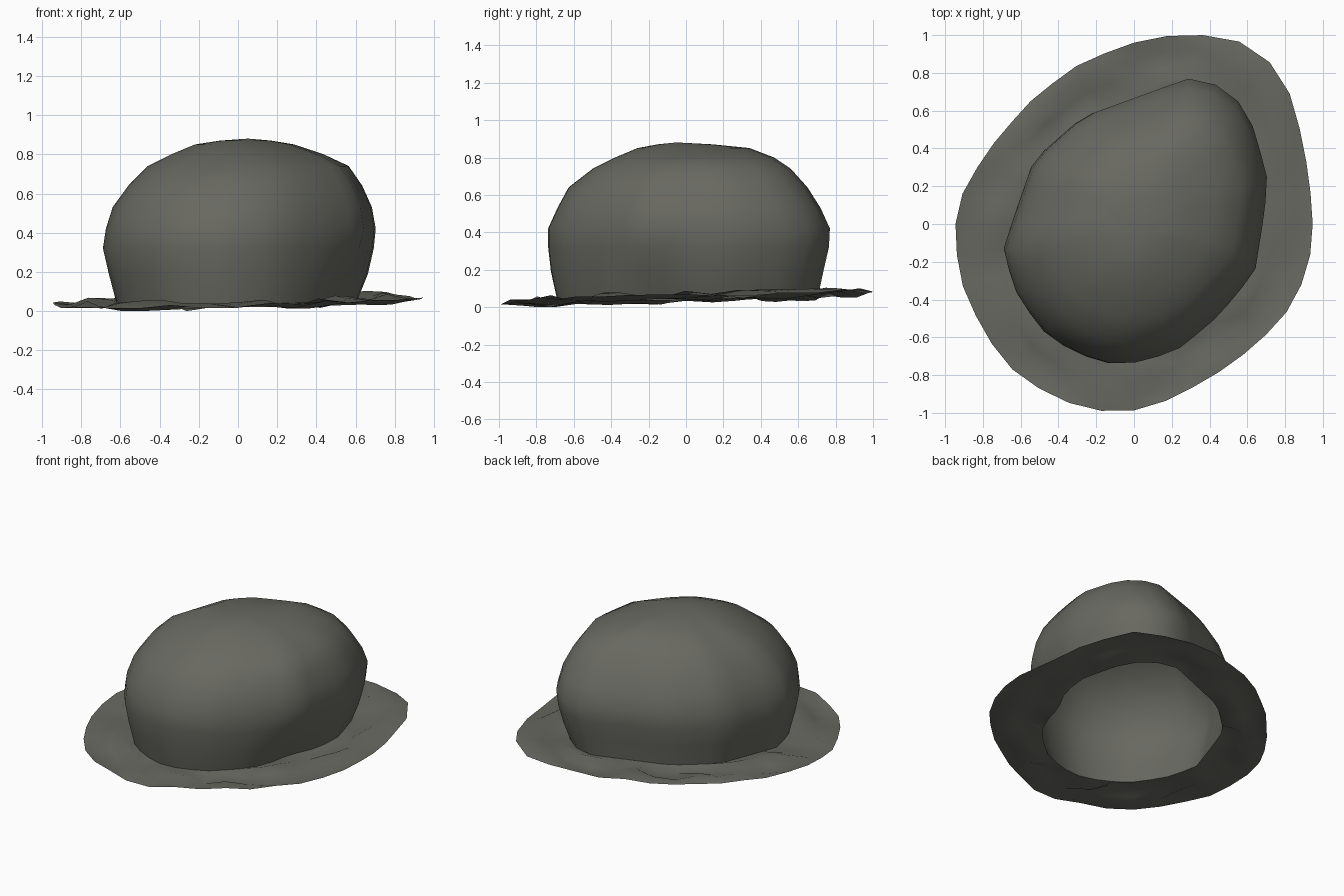
import bpy, bmesh, math, random
from mathutils import Vector

if "Cube" in bpy.data.objects:
    bpy.data.objects.remove(bpy.data.objects["Cube"])

random.seed(4)
N = 36  # spokes around the hat

CROWN = [(-.69, -.12), (-.64, -.33), (-.5, -.55), (-.32, -.68), (-.12, -.74), (.05, -.73),
         (.25, -.65), (.45, -.48), (.64, -.25), (.68, 0), (.71, .23), (.64, .5),
         (.58, .63), (.46, .74), (.28, .78), (-.27, .58), (-.53, .35), (-.61, .12)]
BRIM = [(-.95, -.1), (-.94, .1), (-.85, .27), (-.72, .46), (-.52, .68), (-.3, .84),
        (-.05, .95), (.2, 1), (.42, 1), (.58, .96), (.74, .84), (.83, .68), (.9, .42),
        (.95, .05), (.93, -.2), (.85, -.42), (.65, -.64), (.4, -.82), (.1, -.97),
        (-.08, -1), (-.25, -.98), (-.42, -.92), (-.62, -.8), (-.78, -.6), (-.9, -.36)]


def spoke(outline, k):
    """Point where spoke k crosses an outline."""
    a = 2 * math.pi * k / N
    d = Vector((math.cos(a), math.sin(a)))
    for i, p in enumerate(outline):
        p, q = Vector(p), Vector(outline[(i + 1) % len(outline)])
        e = q - p
        det = d.x * e.y - d.y * e.x
        if abs(det) < 1e-9:
            continue
        r = (p.x * e.y - p.y * e.x) / det
        s = (p.x * d.y - p.y * d.x) / det
        if r > 0 and -1e-6 <= s <= 1 + 1e-6:
            return d * r
    return d


def fit(p, x0, x1, y0, y1):
    """Fit a crown outline point into the given x and y ranges."""
    return Vector((x0 + (p.x + .69) / 1.40 * (x1 - x0), y0 + (p.y + .74) / 1.52 * (y1 - y0)))


def base_z(p):
    return .06 + .024 * p.y + .016 * p.x


def make(name, rings, mat, top=None):
    bm = bmesh.new()
    vs = [[bm.verts.new(c) for c in ring] for ring in rings]
    for a, b in zip(vs, vs[1:]):
        for i in range(N):
            j = (i + 1) % N
            bm.faces.new((a[i], a[j], b[j], b[i]))
    if top:
        t = bm.verts.new(top)
        for i in range(N):
            bm.faces.new((vs[-1][i], vs[-1][(i + 1) % N], t))
    bmesh.ops.recalc_face_normals(bm, faces=bm.faces)
    if sum(f.normal.z for f in bm.faces) < 0:
        bmesh.ops.reverse_faces(bm, faces=bm.faces)
    for f in bm.faces:
        f.smooth = True
    me = bpy.data.meshes.new(name)
    bm.to_mesh(me)
    bm.free()
    me.materials.append(mat)
    ob = bpy.data.objects.new(name, me)
    bpy.context.collection.objects.link(ob)
    return ob


felt = bpy.data.materials.new("dark grey felt")
felt.diffuse_color = (.14, .14, .12, 1)
felt.use_nodes = True
felt.node_tree.nodes["Principled BSDF"].inputs["Base Color"].default_value = felt.diffuse_color

# Crown: z, then x and y ranges
LEVELS = [(0, -.62, .62, -.69, .71), (.2, -.66, .67, -.725, .735), (.33, -.69, .70, -.74, .765),
          (.43, -.675, .71, -.74, .77), (.54, -.64, .69, -.69, .72), (.65, -.56, .64, -.63, .65),
          (.75, -.46, .57, -.50, .56), (.81, -.34, .44, -.38, .47), (.86, -.22, .29, -.26, .34),
          (.88, -.09, .17, -.15, .14)]
outline = [spoke(CROWN, k) for k in range(N)]
rings = []
for z, *box in LEVELS:
    ring = []
    for p in outline:
        q = fit(p, *box)
        # folded dent low on the front right side
        dent = math.exp(-((q - Vector((.62, -.22))).length / .17) ** 2) * max(0, 1 - z / .4)
        q *= 1 - .14 * dent
        ring.append((q.x, q.y, z or base_z(q)))
    rings.append(ring)
make("crown", rings, felt, (.05, -.05, .89))

# Brim: wrinkled sheet from crown base to outer edge
edge = [spoke(BRIM, k) for k in range(N)]
sheet = [rings[0]]
for t, amp in ((.25, .035), (.5, .03), (.75, .025), (1, .012)):
    ring = []
    for k in range(N):
        p = Vector(rings[0][k][:2]).lerp(edge[k], t)
        ring.append((p.x, p.y, max(0, base_z(p) + random.uniform(-amp, amp))))
    sheet.append(ring)
brim = make("brim", sheet, felt)

# Rest the lowest point of the brim on the ground
low = min(v.co.z for v in brim.data.vertices)
for ob in bpy.context.collection.objects:
    for v in ob.data.vertices:
        v.co.z -= low
